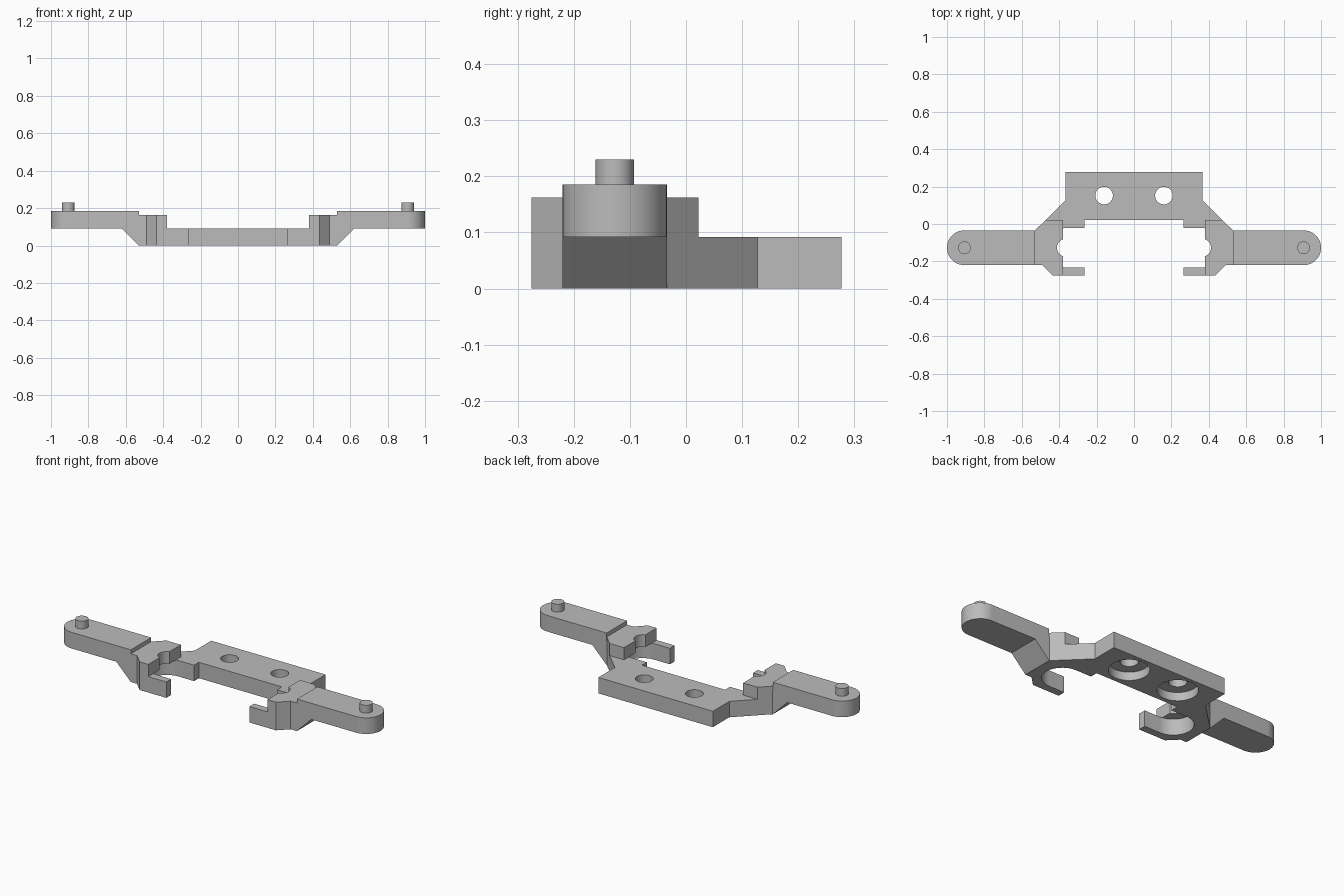
import bpy, bmesh
from math import sin, cos, radians

if "Cube" in bpy.data.objects:
    bpy.data.objects.remove(bpy.data.objects["Cube"])

GREY = (0.5, 0.5, 0.5, 1)
grey = bpy.data.materials.new("plain grey")
grey.use_nodes = True
grey.diffuse_color = GREY
grey.node_tree.nodes["Principled BSDF"].inputs["Base Color"].default_value = GREY

LOW, LIP, ARM, PIN = 0.092, 0.162, 0.185, 0.23   # heights of the levels
CLIP_X, ARM_X, MID_Y = 0.365, 0.907, -0.127      # clip, arm tip and their axis


def arc(cx, cy, r, a0, a1, n=24):
    angles = [radians(a0 + (a1 - a0) * i / n) for i in range(n + 1)]
    return [(cx + r * cos(a), cy + r * sin(a)) for a in angles]


def prism(name, outline, lo, hi, axis="z"):
    """Extrude an outline along z, or an x-z profile along y."""
    bm = bmesh.new()
    place = (lambda p: (p[0], p[1], lo)) if axis == "z" else (lambda p: (p[0], lo, p[1]))
    face = bm.faces.new([bm.verts.new(place(p)) for p in outline])
    new = bmesh.ops.extrude_face_region(bm, geom=[face])["geom"]
    shift = (0, 0, hi - lo) if axis == "z" else (0, hi - lo, 0)
    bmesh.ops.translate(bm, vec=shift, verts=[g for g in new if isinstance(g, bmesh.types.BMVert)])
    bmesh.ops.recalc_face_normals(bm, faces=bm.faces)
    mesh = bpy.data.meshes.new(name)
    bm.to_mesh(mesh)
    bm.free()
    mesh.materials.append(grey)
    ob = bpy.data.objects.new(name, mesh)
    bpy.context.collection.objects.link(ob)
    return ob


def disc(name, x, y, r, lo, hi):
    return prism(name, arc(x, y, r, 0, 352.5, 47), lo, hi)


def combine(ob, tool, operation):
    """Apply a boolean and discard the tool."""
    mod = ob.modifiers.new(operation, "BOOLEAN")
    mod.operation, mod.object, mod.solver = operation, tool, "EXACT"
    bpy.context.view_layer.objects.active = ob
    bpy.ops.object.modifier_apply(modifier=mod.name)
    bpy.data.objects.remove(tool)


def sided(points, s):
    return [(s * x, y) for x, y in points]


# Base layer: rear plate, sloping shoulders and the round clip jaws
shoulder = [(0.53, -0.035), (0.53, -0.22), (0.49, -0.22), (0.435, -0.275)]
half = ([(0.365, 0.277), (0.365, 0.127)] + shoulder + [(0.265, -0.275), (0.265, -0.232)]
        + arc(CLIP_X, MID_Y, 0.105, -90, 90) + [(0.265, -0.022), (0.265, 0.022)])
body = prism("bracket_body", half + sided(half, -1)[::-1], 0, LOW)

# Counterbored screw holes
for x in (-0.16, 0.16):
    combine(body, disc("bore", x, 0.152, 0.105, -0.05, 0.048), "DIFFERENCE")
    combine(body, disc("hole", x, 0.152, 0.047, -0.1, 0.2), "DIFFERENCE")

lip = ([(0.38, 0.022), (0.472, 0.022)] + shoulder + [(0.38, -0.275)]
       + arc(CLIP_X, MID_Y, 0.047, -71.4, 71.4))
arm_profile = [(0.5, 0), (0.53, 0), (0.622, LOW), (1.1, LOW), (1.1, ARM),
               (0.53, ARM), (0.53, 0.14), (0.5, 0.14)]
arm_plan = [(0.4, MID_Y + 0.093), (0.4, MID_Y - 0.093)] + arc(ARM_X, MID_Y, 0.093, -90, 90)
parts = [body]
for s, side in ((1, "left"), (-1, "right")):
    # Notched lip over each clip
    combine(body, prism("lip", sided(lip, s), LOW, LIP), "UNION")
    # Raised arm with ramped underside and rounded tip
    arm = prism("arm", sided(arm_profile, s), -0.3, 0.1, "y")
    combine(arm, prism("arm_limit", sided(arm_plan, s), -0.1, 0.4), "INTERSECT")
    combine(body, arm, "UNION")
    # Locating pin
    parts.append(disc(side + "_pin", s * ARM_X, MID_Y, 0.034, ARM - 0.01, PIN))

# Smooth round walls, keep hard edges
bpy.ops.object.select_all(action="DESELECT")
for ob in parts:
    ob.select_set(True)
bpy.context.view_layer.objects.active = body
bpy.ops.object.shade_smooth_by_angle(angle=radians(30))
